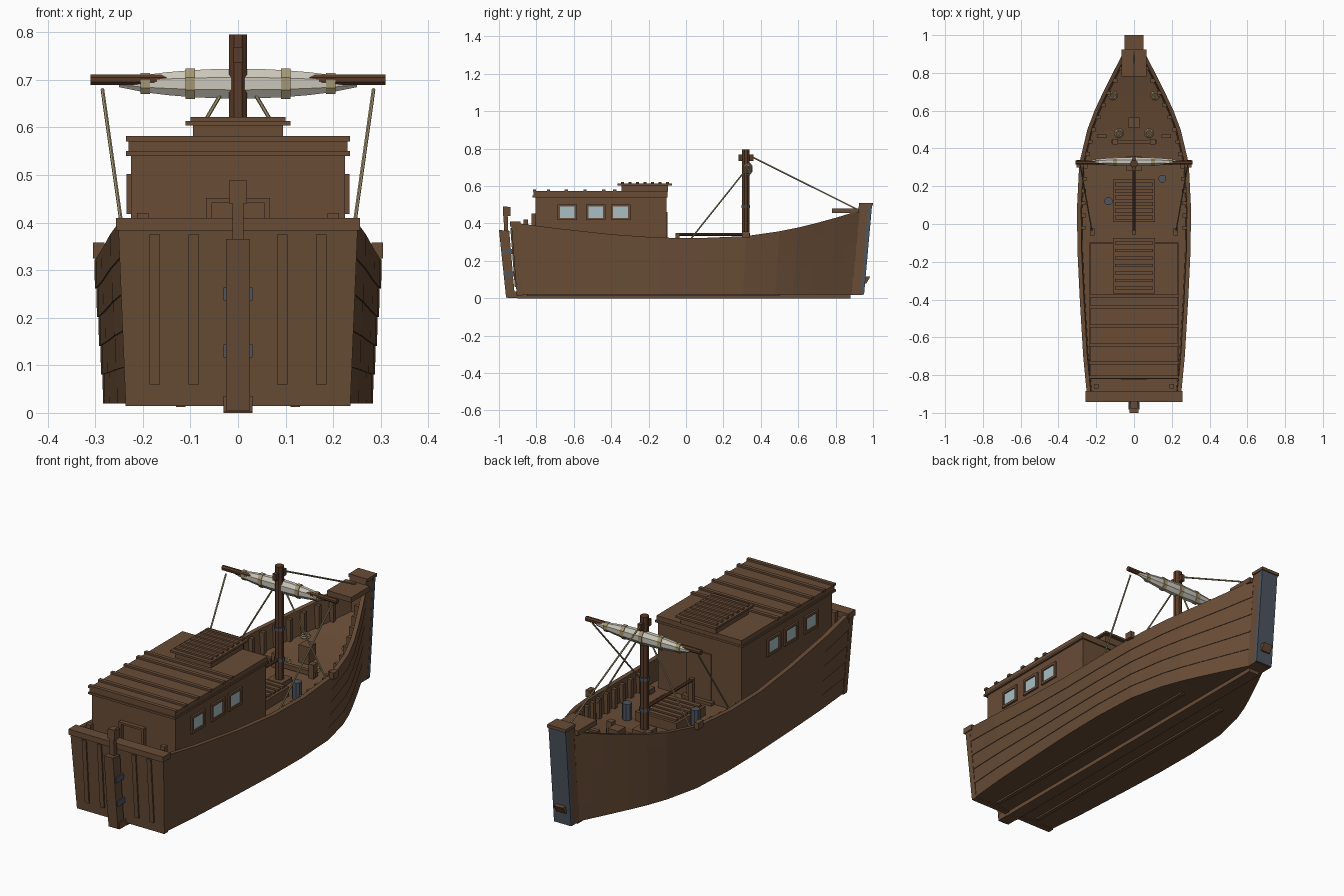
import bpy, bmesh, math
from mathutils import Vector

if "Cube" in bpy.data.objects:
    bpy.data.objects.remove(bpy.data.objects["Cube"])

def material(name, rgb):
    m = bpy.data.materials.new(name)
    m.diffuse_color = (*rgb, 1)
    m.use_nodes = True
    m.node_tree.nodes["Principled BSDF"].inputs["Base Color"].default_value = m.diffuse_color
    return m

WOOD = material("brown_wood", (0.138, 0.072, 0.037))
SPAR = material("dark_spar_wood", (0.100, 0.043, 0.020))
IRON = material("dark_iron", (0.075, 0.092, 0.118))
SAIL = material("pale_canvas", (0.60, 0.57, 0.49))
ROPE = material("tan_rope", (0.38, 0.31, 0.17))
GLASS = material("window_glass", (0.40, 0.52, 0.55))

def finish(name, bm, mat):
    bmesh.ops.recalc_face_normals(bm, faces=bm.faces)
    me = bpy.data.meshes.new(name)
    bm.to_mesh(me)
    bm.free()
    me.materials.append(mat)
    ob = bpy.data.objects.new(name, me)
    bpy.context.collection.objects.link(ob)
    return ob

def loft(name, rings, mat):
    """Skin a row of equal closed rings and cap both ends."""
    bm = bmesh.new()
    rows = [[bm.verts.new(p) for p in r] for r in rings]
    n = len(rows[0])
    for a, b in zip(rows, rows[1:]):
        for i in range(n):
            j = (i + 1) % n
            bm.faces.new((a[i], a[j], b[j], b[i]))
    bm.faces.new(rows[0])
    bm.faces.new(rows[-1])
    return finish(name, bm, mat)

def box(name, x0, x1, y0, y1, z0, z1, mat=WOOD):
    ring = lambda z: [(x0, y0, z), (x1, y0, z), (x1, y1, z), (x0, y1, z)]
    return loft(name, [ring(z0), ring(z1)], mat)

def prism(name, profile, x0, x1, mat=WOOD):
    """Extrude a (y, z) profile across x."""
    return loft(name, [[(x, y, z) for y, z in profile] for x in (x0, x1)], mat)

def rod(name, a, b, r, mat, sides=6):
    a, b = Vector(a), Vector(b)
    q = (b - a).to_track_quat('Z', 'Y')
    circle = [q @ Vector((r * math.cos(t), r * math.sin(t), 0))
              for t in (math.tau * (i + 0.5) / sides for i in range(sides))]
    return loft(name, [[p + c for c in circle] for p in (a, b)], mat)

# Hull stations: y, half width at rail, rail height
KEYS = [(-.93, .25, .405), (-.7, .272, .375), (-.4, .29, .342), (-.15, .302, .324),
        (.08, .305, .322), (.32, .293, .332), (.5, .25, .358), (.6, .212, .378),
        (.69, .170, .400), (.8, .115, .430), (.93, .048, .470)]

def station(y):
    for a, b in zip(KEYS, KEYS[1:]):
        if y <= b[0] + 1e-6:
            t = (y - a[0]) / (b[0] - a[0])
            return a[1] + (b[1] - a[1]) * t, a[2] + (b[2] - a[2]) * t
    return KEYS[-1][1:]

def deck_z(y):
    return 0.22 + 0.12 * max(0, (y - 0.3) / 0.63) ** 1.5

def hull_ring(y):
    w, top = station(y)
    half = []
    for k in range(5):                       # lapped strakes
        for t, lap in ((k / 5, 0.003), ((k + 1) / 5, 0)):
            yy = y * (1 - (0.045 if y > 0 else 0.03) * (1 - t))
            half.append((w * (0.93 + 0.07 * t) - 0.003 + lap, yy, 0.02 + (top - 0.02) * t))
    inner = max(w - 0.025, 0.012)
    half += [(inner, y, top), (inner * 0.98, y * 0.985, deck_z(y))]
    return half + [(-x, b, z) for x, b, z in reversed(half)]

ys = sorted({round(k[0], 3) for k in KEYS} | {-.8, -.55, -.28, .2, .41, .745, .865})
loft("hull", [hull_ring(y) for y in ys], WOOD)
box("keel", -.03, .03, -.9, .88, 0, .022)
for s in (-1, 1):
    box("bilge_keel", s * .12 - .01, s * .12 + .01, -.85, .5, .012, .022)

# Bulwark frames
for i in range(14):
    y = -.02 + i * .065
    w, top = station(y)
    if w < .06:
        continue
    for s in (-1, 1):
        x = s * (w - .035)
        box("bulwark_frame", x - .012, x + .012, y - .01, y + .01, deck_z(y) - .01, top - .012)

# Stem post with iron facing
prism("stem_post", [(.88, .018), (.944, .018), (.985, .505), (.925, .505)], -.045, .045)
prism("stem_iron", [(.935, .02), (.952, .02), (.995, .5), (.975, .5)], -.046, .046, IRON)
box("stem_cap", -.05, .05, .925, 1.0, .495, .51)
prism("stem_bracket", [(.95, .08), (.965, .08), (.985, .115), (.955, .115)], -.025, .025)
box("bow_platform", -.065, .065, .78, .925, .455, .48)

# Transom, its battens and top beam
ty = lambda z: -.905 - .076 * (z - .015)
loft("transom", [[(-w, ty(z), z), (w, ty(z), z), (w, ty(z) + .03, z), (-w, ty(z) + .03, z)]
                 for w, z in ((.236, .015), (.252, .4))], WOOD)
for x in (-.175, -.093, .093, .175):
    prism("transom_batten", [(ty(.06) - .007, .06), (ty(.06) + .005, .06),
                             (ty(.375) + .005, .375), (ty(.375) - .007, .375)], x - .011, x + .011)
box("transom_beam", -.256, .256, -.942, -.885, .383, .41)
for s in (-1, 1):
    box("stern_bitt", s * .2 - .012, s * .2 + .012, -.87, -.846, .21, .42)

# Rudder
prism("rudder_blade", [(-.962, .005), (-.915, .005), (-.945, .36), (-1.0, .365)], -.025, .025)
prism("rudder_stock", [(-.97, .3), (-.948, .3), (-.955, .49), (-.978, .49)], -.012, .012)
box("rudder_head", -.019, .019, -.978, -.938, .44, .488)
for z in (.13, .25):
    prism("rudder_hinge", [(-.957 - .1 * z, z - .014), (ty(z) + .002, z - .014),
                           (ty(z) + .002, z + .014), (-.957 - .1 * z, z + .014)], -.03, .03, IRON)
box("rudder_foot", -.03, .03, -.955, -.89, .002, .035)

# Cabin
box("cabin", -.225, .225, -.805, -.105, .2, .55)
box("cabin_roof", -.23, .23, -.815, -.1, .543, .573)
box("roof_eave", -.235, .235, -.82, -.098, .54, .55)
for y in (-.81, -.735, -.64, -.54, -.44, -.38):
    box("roof_batten", -.235, .235, y - .009, y + .009, .57, .582)
for s in (-1, 1):
    for y in (-.636, -.483, -.35):
        a, b = sorted((s * .22, s * .234))
        for y0, y1, z0, z1 in ((-.052, .052, .418, .43), (-.052, .052, .49, .502),
                               (-.052, -.039, .43, .49), (.039, .052, .43, .49)):
            box("window_frame", a, b, y + y0, y + y1, z0, z1)
        g0, g1 = sorted((s * .222, s * .228))
        box("window_glass", g0, g1, y - .039, y + .039, .43, .49, GLASS)
# Aft wall frame and forward door
box("aft_frame_top", -.067, .067, -.825, -.8, .442, .452)
for s in (-1, 1):
    box("aft_frame_side", s * .061 - .006, s * .061 + .006, -.825, -.8, .3, .445)
box("cabin_door", -.065, .065, -.11, -.098, .22, .46)
box("door_sill", -.08, .08, -.11, -.08, .21, .235)

# Roof hatch
box("roof_hatch", -.095, .095, -.345, -.095, .57, .607)
box("roof_hatch_lid", -.11, .11, -.367, -.075, .604, .614)
for i in range(7):
    y = -.34 + i * .04
    box("roof_hatch_slat", -.1, .1, y - .008, y + .008, .612, .622)

# Deck hatch
box("deck_hatch", -.112, .112, .01, .235, .21, .265)
for i in range(6):
    y = .035 + i * .035
    box("deck_hatch_slat", -.1, .1, y - .011, y + .011, .26, .275)

# Mast, head block and bands
rod("mast", (0, .32, .2), (0, .32, .795), .021, SPAR, 8)
box("mast_foot", -.04, .04, .28, .36, .21, .245)
box("mast_head_block", -.009, .009, .28, .36, .735, .768, SPAR)
for z in (.34, .49):
    rod("mast_band", (0, .32, z - .008), (0, .32, z + .008), .024, IRON, 8)

# Boom and crutch
rod("boom", (0, -.05, .341), (0, .32, .341), .008, SPAR, 8)
box("boom_crutch", -.01, .01, -.055, -.035, .21, .35)

# Yard with furled sail and ties
rod("yard", (-.31, .325, .7), (.31, .325, .7), .012, SPAR, 8)
def oval(x, r):
    return [(x, .33 + .75 * r * math.cos(t), .692 + r * math.sin(t))
            for t in (math.tau * (i + .5) / 8 for i in range(8))]
radius = lambda x: .006 + .028 * (1 - (abs(x) / .255) ** 2) ** .8
loft("furled_sail", [oval(x, radius(x)) for x in
                     (-.25, -.195, -.15, -.1, -.05, 0, .05, .1, .15, .195, .25)], SAIL)
for x in (-.195, -.1, 0, .1, .195):
    loft("sail_tie", [oval(x + d, radius(x) + .004) for d in (-.01, .01)], ROPE)

# Rigging
rod("forestay", (0, .355, .755), (0, .93, .468), .004, ROPE)
for s in (-1, 1):
    rod("brace", (s * .285, .315, .68), (s * .222, -.04, .235), .004, ROPE)
    rod("shroud", (s * .03, .32, .68), (s * .255, .32, .3), .004, ROPE)
    box("shroud_block", s * .293 - .012, s * .293 + .012, .3, .34, .325, .358)
    box("brace_cleat", s * .222 - .012, s * .222 + .012, -.06, -.02, .21, .245)

# Foredeck fittings
box("mooring_post", -.028, .028, .507, .563, .22, .33)
box("windlass_beam", -.12, .12, .425, .445, .24, .262)
for s in (-1, 1):
    box("windlass_post", s * .1 - .014, s * .1 + .014, .42, .45, .21, .3)
    box("bow_cleat", s * .17 - .025, s * .17 + .025, .455, .475, .22, .25)
for x, y in ((.15, .24), (-.135, .12)):
    rod("iron_bollard", (x, y, .21), (x, y, .3), .022, IRON, 8)
for x, y in ((-.1, .48), (.1, .48), (-.14, .68), (.14, .68)):
    for k in range(2):
        z = deck_z(y) + .006 + k * .008
        bpy.ops.mesh.primitive_torus_add(location=(x * .8, y, z), major_radius=.02 - k * .004,
                                         minor_radius=.005, major_segments=10, minor_segments=5)
        ob = bpy.context.object
        ob.name = "rope_coil"
        ob.data.materials.append(ROPE)
